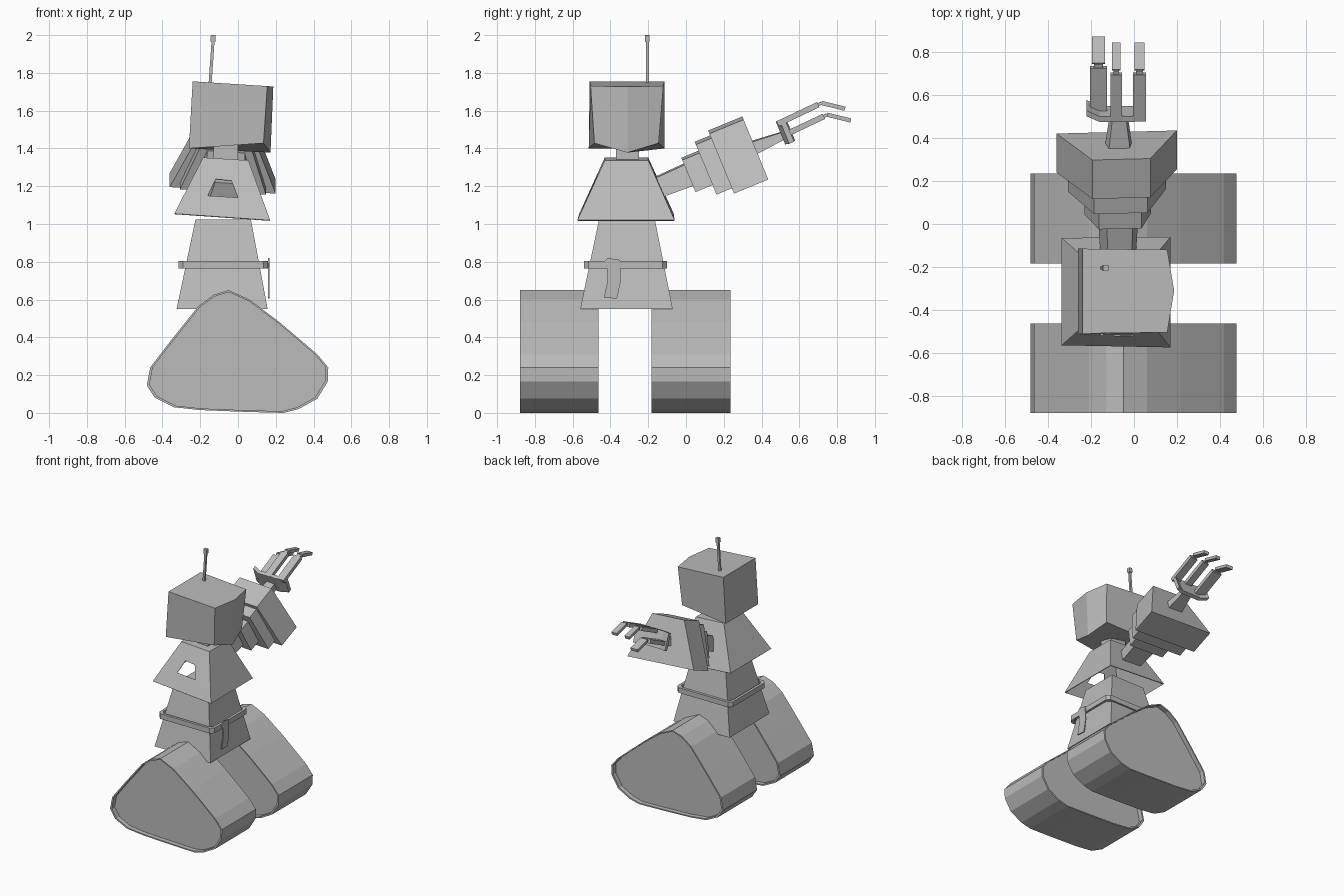
import bpy, bmesh, math
from mathutils import Vector

if "Cube" in bpy.data.objects:
    bpy.data.objects.remove(bpy.data.objects["Cube"])

grey = bpy.data.materials.new("plain grey")
grey.diffuse_color = (0.5, 0.5, 0.5, 1)
grey.use_nodes = True
grey.node_tree.nodes["Principled BSDF"].inputs["Base Color"].default_value = grey.diffuse_color


def make(name, verts, faces):
    bm = bmesh.new()
    vs = [bm.verts.new(v) for v in verts]
    for f in faces:
        bm.faces.new([vs[i] for i in f])
    bmesh.ops.recalc_face_normals(bm, faces=bm.faces)
    me = bpy.data.meshes.new(name)
    bm.to_mesh(me)
    bm.free()
    me.materials.append(grey)
    ob = bpy.data.objects.new(name, me)
    bpy.context.collection.objects.link(ob)
    return ob


def loft(name, rings, closed=False):
    """Skin a list of equal-length rings; cap the ends, or join last to first."""
    n, m = len(rings[0]), len(rings)
    faces = []
    for r in range(m if closed else m - 1):
        a, b = r * n, (r + 1) % m * n
        faces += [(a + i, a + (i + 1) % n, b + (i + 1) % n, b + i) for i in range(n)]
    if not closed:
        faces += [tuple(range(n)), tuple(range((m - 1) * n, m * n))]
    return make(name, [v for r in rings for v in r], faces)


def rect(x0, x1, y0, y1, z):
    return [(x0, y0, z), (x1, y0, z), (x1, y1, z), (x0, y1, z)]


def bar(name, a, b, wx, h, wx2=None, h2=None):
    """Rectangular bar between two points; wx, h are half sizes."""
    a, b = Vector(a), Vector(b)
    d = (b - a).normalized()
    u = Vector((1, 0, 0))
    u = (u - d * u.dot(d)).normalized()
    v = d.cross(u)
    def ring(p, w, k):
        return [p + u * w * s + v * k * t for s, t in ((-1, -1), (1, -1), (1, 1), (-1, 1))]
    return loft(name, [ring(a, wx, h), ring(b, wx2 or wx, h2 or h)])


# Tracks: rounded triangular drums with a thin rim and recessed end plates
track = [(-0.05, 0.65), (-0.13, 0.625), (-0.21, 0.565), (-0.35, 0.39), (-0.465, 0.24),
         (-0.483, 0.145), (-0.44, 0.08), (-0.34, 0.03), (-0.2, 0.015), (0.05, 0.005),
         (0.24, 0.0), (0.32, 0.02), (0.42, 0.075), (0.475, 0.165), (0.478, 0.24),
         (0.42, 0.31), (0.22, 0.48), (0.06, 0.6)]


def track_ring(y, s):
    return [(x * s, y, 0.3 + (z - 0.3) * s) for x, z in track]


for name, y0, y1 in (("front_track", -0.88, -0.463), ("rear_track", -0.183, 0.235)):
    loft(name, [track_ring(y0 + 0.035, 0.97), track_ring(y0, 0.97), track_ring(y0, 1),
                track_ring(y1, 1), track_ring(y1, 0.97), track_ring(y1 - 0.035, 0.97)])

# Waist skirt
loft("skirt", [rect(-0.325, 0.157, -0.56, -0.07, 0.55), rect(-0.225, 0.068, -0.46, -0.165, 1.025)])

# Belt ring with clipped corners
def belt_ring(g, z):
    x0, x1, y0, y1, c = -0.315 + g, 0.16 - g, -0.54 + g, -0.1 - g, 0.025
    return [(x0 + c, y0, z), (x1 - c, y0, z), (x1, y0 + c, z), (x1, y1 - c, z),
            (x1 - c, y1, z), (x0 + c, y1, z), (x0, y1 - c, z), (x0, y0 + c, z)]


loft("belt", [belt_ring(0, 0.765), belt_ring(0, 0.805), belt_ring(0.02, 0.805),
              belt_ring(0.02, 0.765)], closed=True)

# Flat tool hanging on the right of the belt
tool = [(-0.445, 0.79), (-0.415, 0.82), (-0.35, 0.81), (-0.345, 0.7),
        (-0.365, 0.605), (-0.435, 0.61), (-0.415, 0.7), (-0.42, 0.77)]
loft("belt_tool", [[(x, y, z) for y, z in tool] for x in (0.158, 0.166)])

# Chest: hollow shell, open below, with a window in the front wall
def front_y(z):
    return -0.57 + 0.467 * (z - 1.04)


low = [(-0.337, -0.565, 1.055), (0.17, -0.575, 1.02), (0.17, -0.06, 1.02), (-0.337, -0.065, 1.055)]
top = [(-0.185, -0.43, 1.352), (0.055, -0.43, 1.337), (0.055, -0.2, 1.337), (-0.185, -0.2, 1.352)]
window = [(x, front_y(z), z) for x, z in
          ((-0.16, 1.15), (-0.0, 1.14), (-0.035, 1.23), (-0.118, 1.238))]
chest = make("chest", low + top + window,
             [(0, 1, 9, 8), (1, 5, 10, 9), (5, 4, 11, 10), (4, 0, 8, 11),
              (1, 2, 6, 5), (2, 3, 7, 6), (3, 0, 4, 7), (4, 5, 6, 7)])
wall = chest.modifiers.new("wall", 'SOLIDIFY')
wall.thickness = 0.006

# Neck and head; the head has a ridge down the middle of its right side
loft("neck", [rect(-0.13, 0.0, -0.37, -0.25, 1.33), rect(-0.13, 0.0, -0.37, -0.25, 1.43)])
loft("head", [
    [(-0.26, -0.515, 1.40), (0.135, -0.485, 1.428), (0.172, -0.31, 1.378),
     (0.135, -0.145, 1.428), (-0.26, -0.115, 1.40)],
    [(-0.24, -0.51, 1.755), (0.155, -0.505, 1.73), (0.187, -0.31, 1.728),
     (0.155, -0.12, 1.73), (-0.24, -0.115, 1.755)]])

# Antenna
bar("antenna_rod", (-0.148, -0.205, 1.74), (-0.132, -0.205, 1.97), 0.008, 0.008)
bar("antenna_tip", (-0.133, -0.205, 1.965), (-0.131, -0.205, 2.0), 0.013, 0.013)

# Arm: stepped blocks of trapezoid section along a raised axis, rolled slightly
tilt, roll = math.radians(22.4), math.radians(3.8)
axis = Vector((0, math.cos(tilt), math.sin(tilt)))
up0 = Vector((0, -math.sin(tilt), math.cos(tilt)))
side0 = Vector((1, 0, 0))
side = side0 * math.cos(roll) - up0 * math.sin(roll)
up = up0 * math.cos(roll) + side0 * math.sin(roll)
wrist = Vector((-0.07, 0.365, 1.407))


def section(t, wt, wb, h):
    p = wrist + axis * t
    return [p + side * x + up * z for x, z in ((-wb, -h), (wb, -h), (wt, h), (-wt, h))]


for name, t0, t1, s0, s1 in (
        ("shoulder_stub", -0.62, -0.37, (0.055, 0.08, 0.05), (0.06, 0.095, 0.06)),
        ("upper_arm_small", -0.382, -0.28, (0.1, 0.155, 0.09), (0.1, 0.155, 0.09)),
        ("upper_arm_middle", -0.284, -0.19, (0.125, 0.228, 0.14), (0.125, 0.228, 0.14)),
        ("forearm_block", -0.196, 0.0, (0.135, 0.281, 0.167), (0.135, 0.281, 0.167)),
        ("wrist_stub", -0.01, 0.16, (0.05, 0.063, 0.035), (0.03, 0.04, 0.02))):
    loft(name, [section(t0, *s0), section(t1, *s1)])

# Palm: shallow bent plate
def palm_ring(x, y, z):
    return [Vector((x, y, z)) + axis * a + up0 * b
            for a, b in ((-0.014, -0.065), (0.014, -0.065), (0.014, 0.065), (-0.014, 0.065))]


loft("palm", [palm_ring(-0.222, 0.54, 1.497), palm_ring(-0.16, 0.513, 1.487),
              palm_ring(0.0, 0.513, 1.487), palm_ring(0.055, 0.535, 1.49)])

# Fingers: base, small joint and bent tip
for name, x, w, wt, dy, dz in (("thumb", -0.165, 0.04, 0.03, 0.03, -0.062),
                               ("middle_finger", -0.083, 0.027, 0.019, 0, 0),
                               ("outer_finger", 0.026, 0.03, 0.023, 0, 0)):
    a, b, c, d = [(x, y + dy, z + dz) for y, z in
                  ((0.485, 1.53), (0.7, 1.632), (0.717, 1.641), (0.842, 1.61))]
    bar(name + "_base", a, b, w, 0.015)
    bar(name + "_joint", b, c, wt * 0.7, 0.008)
    bar(name + "_tip", c, d, wt, 0.011)
